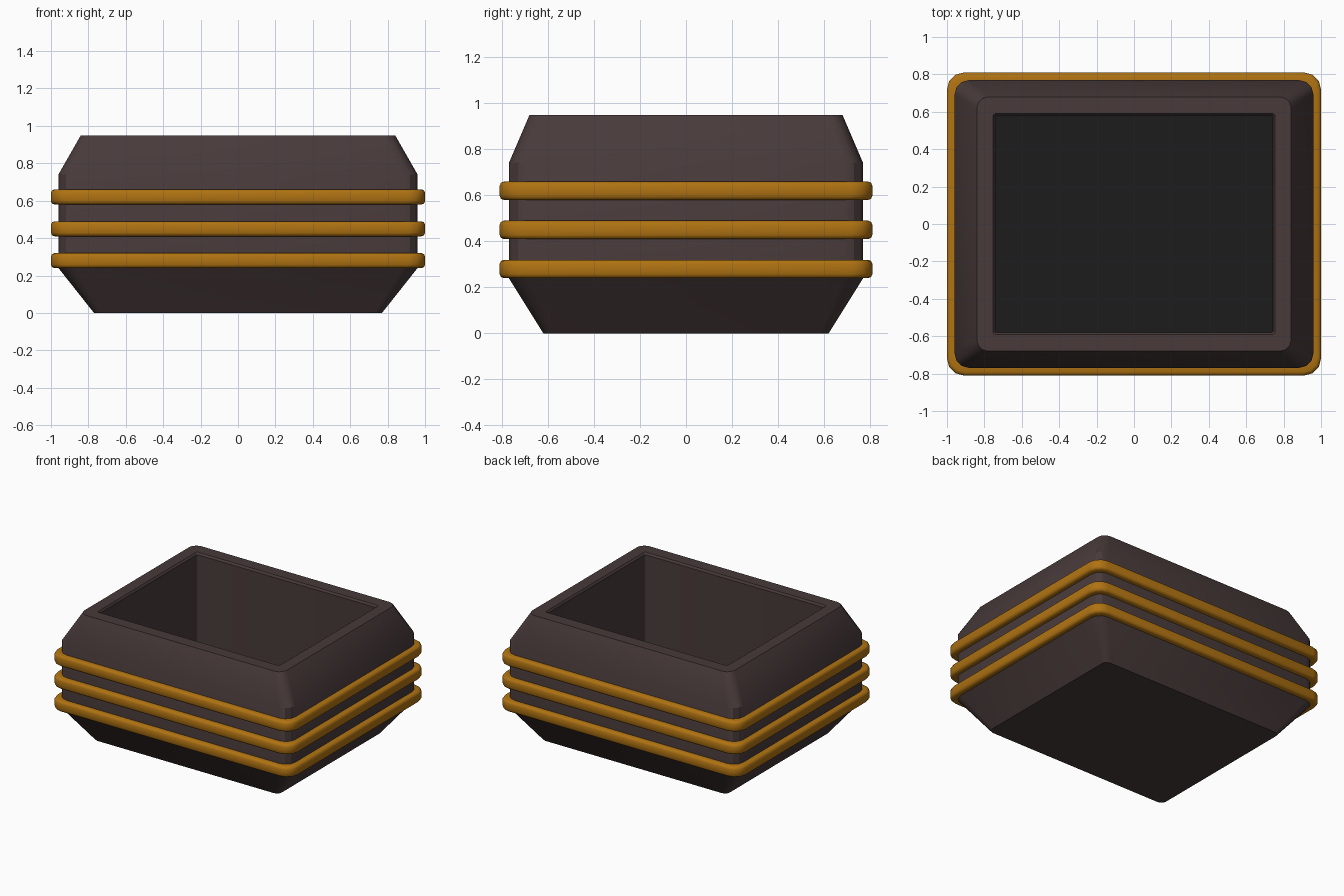
import bpy, bmesh, math

if "Cube" in bpy.data.objects:
    bpy.data.objects.remove(bpy.data.objects["Cube"])


def material(name, rgb):
    m = bpy.data.materials.new(name)
    m.diffuse_color = (*rgb, 1)
    m.use_nodes = True
    m.node_tree.nodes["Principled BSDF"].inputs["Base Color"].default_value = m.diffuse_color
    return m


def rounded_rect(hx, hy, r, z, seg=3):
    """Counter-clockwise rectangle outline with rounded corners."""
    pts = []
    for k, (sx, sy) in enumerate([(1, 1), (-1, 1), (-1, -1), (1, -1)]):
        for i in range(seg + 1):
            a = math.pi / 2 * (k + i / seg)
            pts.append((sx * (hx - r) + r * math.cos(a),
                        sy * (hy - r) + r * math.sin(a), z))
    return pts


def loft(name, sections, mat, closed=False, angle=30):
    """Skin a list of (half_x, half_y, radius, z) sections."""
    bm = bmesh.new()
    rings = [[bm.verts.new(p) for p in rounded_rect(*s)] for s in sections]
    pairs = list(zip(rings, rings[1:]))
    if closed:
        pairs.append((rings[-1], rings[0]))
    else:
        bm.faces.new(rings[0])
        bm.faces.new(rings[-1])
    n = len(rings[0])
    for a, b in pairs:
        for i in range(n):
            j = (i + 1) % n
            bm.faces.new((a[i], a[j], b[j], b[i]))
    bmesh.ops.recalc_face_normals(bm, faces=bm.faces)
    me = bpy.data.meshes.new(name)
    bm.to_mesh(me)
    bm.free()
    me.shade_smooth()
    me.set_sharp_from_angle(angle=math.radians(angle))
    me.materials.append(mat)
    ob = bpy.data.objects.new(name, me)
    bpy.context.collection.objects.link(ob)
    return ob


brown = material("dark_brown", (0.065, 0.042, 0.042))
gold = material("gold", (0.43, 0.17, 0.006))
black = material("dark_floor", (0.012, 0.012, 0.012))

# Planter body: tapered outside, flat rim, straight inside walls
loft("planter_body", [
    (0.77, 0.62, 0.04, 0.0),
    (0.96, 0.77, 0.08, 0.24),
    (0.96, 0.77, 0.08, 0.74),
    (0.84, 0.68, 0.06, 0.95),
    (0.755, 0.59, 0.015, 0.95),
    (0.745, 0.58, 0.01, 0.935),
    (0.745, 0.58, 0.01, 0.05),
], brown)

# Dark inner floor
loft("inner_floor", [(0.744, 0.579, 0.01, 0.051), (0.744, 0.579, 0.01, 0.06)], black)

# Three raised bands with softened outer edges
for i, z in enumerate((0.24, 0.41, 0.58)):
    h, b = 0.08, 0.018
    loft(f"band_{i + 1}", [
        (0.95, 0.76, 0.07, z),
        (1.0 - b, 0.81 - b, 0.08, z),
        (1.0 - b * 0.3, 0.81 - b * 0.3, 0.09, z + b * 0.3),
        (1.0, 0.81, 0.09, z + b),
        (1.0, 0.81, 0.09, z + h - b),
        (1.0 - b * 0.3, 0.81 - b * 0.3, 0.09, z + h - b * 0.3),
        (1.0 - b, 0.81 - b, 0.08, z + h),
        (0.95, 0.76, 0.07, z + h),
    ], gold, closed=True, angle=50)
